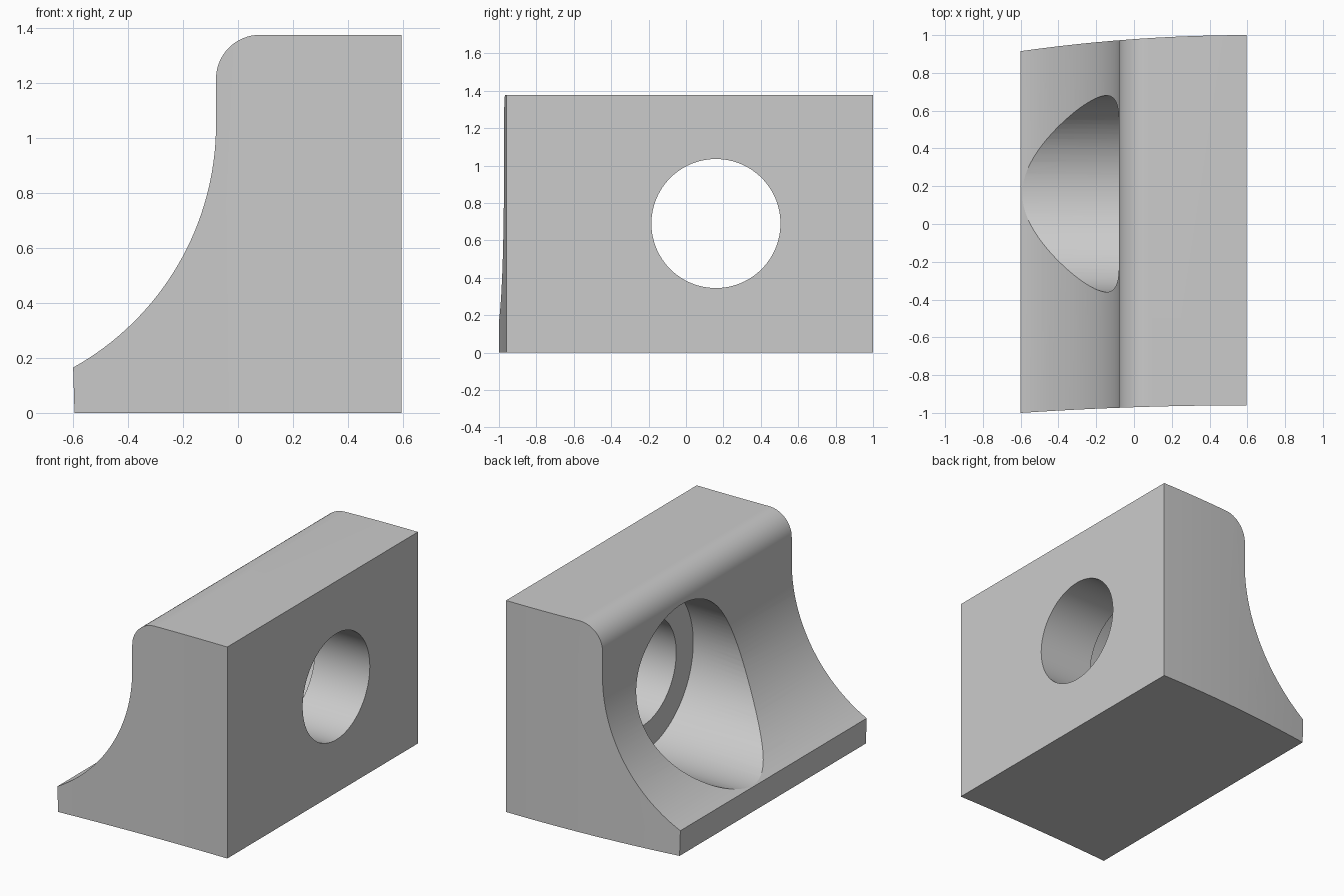
import bpy, bmesh
from math import cos, sin, pi, radians, asin
from mathutils import Vector, Matrix

cube = bpy.data.objects.get("Cube")
if cube:
    bpy.data.objects.remove(cube, do_unlink=True)

grey = bpy.data.materials.new("plain grey")
grey.use_nodes = True
grey.diffuse_color = (0.6, 0.6, 0.6, 1)
grey.node_tree.nodes["Principled BSDF"].inputs["Base Color"].default_value = (0.6, 0.6, 0.6, 1)


def arc(cx, cy, r, start, end, steps):
    """Points on an arc, angles in radians."""
    angles = [start + (end - start) * i / steps for i in range(steps + 1)]
    return [(cx + r * cos(a), cy + r * sin(a)) for a in angles]


def add_object(name, bm):
    bmesh.ops.recalc_face_normals(bm, faces=bm.faces)
    mesh = bpy.data.meshes.new(name)
    bm.to_mesh(mesh)
    bm.free()
    mesh.materials.append(grey)
    obj = bpy.data.objects.new(name, mesh)
    bpy.context.collection.objects.link(obj)
    return obj


def prism(name, points, place, direction):
    """Extrude a flat outline along a direction."""
    bm = bmesh.new()
    face = bm.faces.new([bm.verts.new(place(u, v)) for u, v in points])
    new = bmesh.ops.extrude_face_region(bm, geom=[face])["geom"]
    moved = [v for v in new if isinstance(v, bmesh.types.BMVert)]
    bmesh.ops.translate(bm, verts=moved, vec=Vector(direction))
    return add_object(name, bm)


def bore(name, radius, x0, x1):
    """Cylinder along x, centred on the hole axis."""
    bm = bmesh.new()
    place = Matrix.Translation(((x0 + x1) / 2, 0.16, 0.69)) @ Matrix.Rotation(pi / 2, 4, 'Y')
    bmesh.ops.create_cone(bm, cap_ends=True, segments=96, radius1=radius,
                          radius2=radius, depth=x1 - x0, matrix=place)
    return add_object(name, bm)


def combine(target, tool, operation):
    tool.hide_render = True
    mod = target.modifiers.new(operation.title(), 'BOOLEAN')
    mod.operation, mod.object, mod.solver = operation, tool, 'EXACT'
    bpy.context.view_layer.objects.active = target
    bpy.ops.object.modifier_apply(modifier=mod.name)
    bpy.data.objects.remove(tool, do_unlink=True)


# Side profile: flat base, concave cove, rounded top edge
sweep = asin(0.885 / 1.013)
profile = [(0.595, 0), (-0.595, 0)]
profile += arc(-1.093, 1.05, 1.013, -sweep, 0, 32)
profile += arc(0.08, 1.216, 0.16, pi, pi / 2, 16)
profile += [(0.595, 1.376)]
block = prism("cove_block", profile, lambda x, z: (x, -1.2, z), (0, 2.4, 0))

# Plan outline: gently bowed ends
xs = [-0.7 + 1.4 * i / 14 for i in range(15)]
outline = [(x, -0.96 - 0.0278 * (0.6 - x) ** 2) for x in xs]
outline += [(x, 1 - 0.059 * (0.6 - x) ** 2) for x in reversed(xs)]
plan = prism("plan_cutter", outline, lambda x, y: (x, y, -0.3), (0, 0, 2))
combine(block, plan, 'INTERSECT')

# Stepped hole: wide recess from the cove, narrower hole right through
combine(block, bore("recess_cutter", 0.52, -1, 0.2), 'DIFFERENCE')
combine(block, bore("hole_cutter", 0.345, -0.5, 1), 'DIFFERENCE')

bpy.ops.object.select_all(action='DESELECT')
block.select_set(True)
bpy.context.view_layer.objects.active = block
bpy.ops.object.shade_smooth_by_angle(angle=radians(25))
